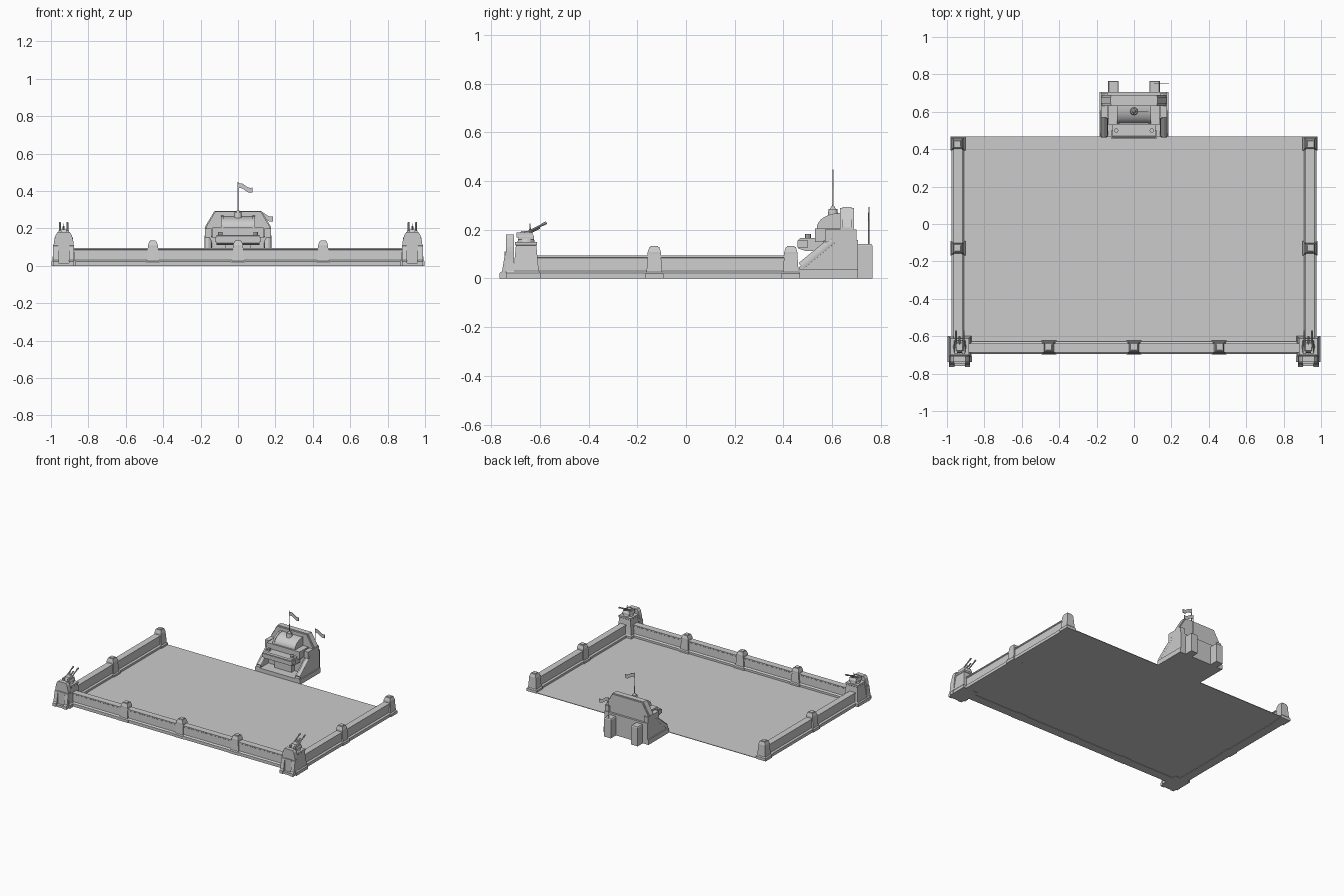
import bpy, bmesh, math
from mathutils import Vector

cube = bpy.data.objects.get("Cube")
if cube:
    bpy.data.objects.remove(cube, do_unlink=True)

grey = bpy.data.materials.new("plain grey")
grey.use_nodes = True
grey.diffuse_color = (0.6, 0.6, 0.6, 1)
grey.node_tree.nodes["Principled BSDF"].inputs["Base Color"].default_value = (0.6, 0.6, 0.6, 1)


def finish(name, bm, smooth=False):
    bmesh.ops.recalc_face_normals(bm, faces=bm.faces)
    me = bpy.data.meshes.new(name)
    bm.to_mesh(me)
    bm.free()
    me.materials.append(grey)
    ob = bpy.data.objects.new(name, me)
    bpy.context.collection.objects.link(ob)
    if smooth:
        bpy.ops.object.select_all(action='DESELECT')
        ob.select_set(True)
        bpy.context.view_layer.objects.active = ob
        bpy.ops.object.shade_smooth_by_angle()
    return ob


def loft(name, x, y, levels):
    """Stack of centred rectangles: (half x, half y, z)."""
    bm = bmesh.new()
    rings = [[bm.verts.new((x + sx * hx, y + sy * hy, z))
              for sx, sy in ((-1, -1), (1, -1), (1, 1), (-1, 1))] for hx, hy, z in levels]
    for a, b in zip(rings, rings[1:]):
        for i in range(4):
            j = (i + 1) % 4
            bm.faces.new((a[i], a[j], b[j], b[i]))
    bm.faces.new(rings[0])
    bm.faces.new(rings[-1])
    return finish(name, bm)


def box(name, x0, x1, y0, y1, z0, z1):
    hx, hy = (x1 - x0) / 2, (y1 - y0) / 2
    return loft(name, x0 + hx, y0 + hy, [(hx, hy, z0), (hx, hy, z1)])


def prism(name, pts, axis, a, b, smooth=False):
    """Extrude a profile along x (points y, z) or along y (points x, z)."""
    bm = bmesh.new()
    def place(p, d):
        return (d, p[0], p[1]) if axis == 'x' else (p[0], d, p[1])
    r = [[bm.verts.new(place(p, d)) for p in pts] for d in (a, b)]
    n = len(pts)
    for i in range(n):
        j = (i + 1) % n
        bm.faces.new((r[0][i], r[0][j], r[1][j], r[1][i]))
    bm.faces.new(r[0])
    bm.faces.new(r[1])
    return finish(name, bm, smooth)


def rod(name, p, q, r1, r2=None, sides=8):
    p, q = Vector(p), Vector(q)
    bm = bmesh.new()
    bmesh.ops.create_cone(bm, cap_ends=True, segments=sides, radius1=r1,
                          radius2=r1 if r2 is None else r2, depth=(q - p).length)
    bmesh.ops.rotate(bm, verts=bm.verts, matrix=Vector((0, 0, 1)).rotation_difference(q - p).to_matrix())
    bmesh.ops.translate(bm, verts=bm.verts, vec=(p + q) / 2)
    return finish(name, bm, True)


def flag(name, x, y, z, length, height):
    steps = 8
    pts = []
    for i in range(steps + 1):
        t = i / steps
        pts.append((x + length * t, z - 0.022 * t + 0.006 * math.sin(t * 6.3)))
    profile = pts + [(px, pz - height) for px, pz in reversed(pts)]
    prism(name, profile, 'y', y - 0.002, y + 0.002)


def wall_profile(c, s):
    """Wall section; s points outward."""
    half = [(0.033, 0.0), (0.033, 0.022), (0.022, 0.03), (0.02, 0.084), (0.024, 0.087), (0.024, 0.095)]
    return [(c + s * u, z) for u, z in half] + [(c - s * u, z) for u, z in reversed(half)]


# Yard
box("yard_floor", -0.96, 0.96, -0.69, 0.468, 0.003, 0.007)

# Perimeter walls
prism("front_wall", wall_profile(-0.662, -1), 'x', -0.93, 0.93)
for s, side in ((-1, "right"), (1, "left")):
    prism(side + "_wall", wall_profile(s * 0.942, s), 'y', -0.66, 0.45)


def post(name, x, y):
    loft(name, x, y, [(0.04, 0.038, 0), (0.04, 0.038, 0.02), (0.033, 0.032, 0.027),
                      (0.027, 0.027, 0.098), (0.027, 0.027, 0.108), (0.02, 0.02, 0.13)])
    loft(name + "_cap", x, y, [(0.016, 0.016, 0.129), (0.015, 0.015, 0.134)])


for i, x in enumerate((-0.455, 0, 0.455)):
    post(f"front_post_{i + 1}", x, -0.66)
for s, side in ((-1, "right"), (1, "left")):
    post(side + "_middle_post", s * 0.942, -0.13)
    post(side + "_end_post", s * 0.942, 0.43)


# Corner gun towers
def tower(side, x):
    n = side + "_tower"
    loft(n + "_body", x, -0.656, [(0.064, 0.058, 0), (0.064, 0.058, 0.022), (0.057, 0.052, 0.03),
                                  (0.046, 0.042, 0.135), (0.049, 0.045, 0.138), (0.049, 0.045, 0.15)])
    # Arched front shield with its doorway
    arch = [(0.066, 0), (0.066, 0.022), (0.06, 0.03), (0.052, 0.13), (0.043, 0.165), (0.032, 0.18)]
    outline = [(x + u, z) for u, z in arch] + [(x - u, z) for u, z in reversed(arch)]
    prism(n + "_shield", outline, 'y', -0.738, -0.706)
    for s in (-1, 1):
        prism(f"{n}_buttress_{s + 2}", [(-0.765, 0), (-0.765, 0.022), (-0.755, 0.03), (-0.742, 0.105),
                                       (-0.735, 0.11), (-0.71, 0.11), (-0.71, 0)],
              'x', x + s * 0.029, x + s * 0.056)
    box(n + "_lintel", x - 0.03, x + 0.03, -0.745, -0.736, 0.095, 0.11)
    box(n + "_door", x - 0.026, x + 0.026, -0.742, -0.736, 0, 0.095)
    box(n + "_doorstep", x - 0.035, x + 0.035, -0.76, -0.73, 0, 0.016)
    # Turret and guns
    rod(n + "_turret_ring", (x, -0.656, 0.148), (x, -0.656, 0.163), 0.036, 0.032, 12)
    loft(n + "_gun_mount", x, -0.656, [(0.03, 0.032, 0.16), (0.03, 0.032, 0.172), (0.016, 0.02, 0.195)])
    for s in (-1, 1):
        gx = x + s * 0.02
        box(f"{n}_breech_{s + 2}", gx - 0.008, gx + 0.008, -0.695, -0.63, 0.168, 0.188)
        rod(f"{n}_barrel_{s + 2}", (gx, -0.69, 0.171), (gx, -0.575, 0.227), 0.0045)
        rod(f"{n}_muzzle_{s + 2}", (gx, -0.59, 0.22), (gx, -0.572, 0.229), 0.006)
    rod(n + "_middle_barrel", (x, -0.67, 0.175), (x, -0.60, 0.209), 0.005)
    rod(n + "_sight", (x, -0.64, 0.19), (x, -0.64, 0.225), 0.004, 0.002, 6)


tower("right", -0.932)
tower("left", 0.932)

# Headquarters base
box("command_base", -0.185, 0.185, 0.465, 0.705, 0, 0.036)
box("command_lower_room", -0.15, 0.15, 0.565, 0.70, 0.03, 0.155)
box("command_doorway", -0.07, 0.07, 0.53, 0.57, 0.03, 0.12)
for s, side in ((-1, "right"), (1, "left")):
    prism(side + "_slope_wall", [(0.463, 0.036), (0.463, 0.045), (0.60, 0.158), (0.705, 0.158), (0.705, 0.036)],
          'x', s * 0.145, s * 0.177)
    rod(side + "_slope_rail", (s * 0.16, 0.475, 0.048), (s * 0.16, 0.605, 0.155), 0.02, sides=12)
    loft(side + "_back_pier", s * 0.11, 0.733, [(0.028, 0.032, 0), (0.028, 0.032, 0.135), (0.024, 0.028, 0.141)])
    box(side + "_side_block", s * 0.16 - 0.017, s * 0.16 + 0.017, 0.57, 0.70, 0.15, 0.20)

# Balcony
prism("balcony", [(0.462, 0.122), (0.462, 0.16), (0.47, 0.166), (0.60, 0.166), (0.60, 0.112), (0.495, 0.112)],
      'x', -0.115, 0.115)
box("balcony_lip", -0.122, 0.122, 0.458, 0.50, 0.128, 0.155)
box("middle_storey", -0.135, 0.135, 0.53, 0.69, 0.15, 0.205)
for s in (-1, 1):
    rod(f"balcony_lamp_{s + 2}", (s * 0.095, 0.50, 0.163), (s * 0.095, 0.50, 0.182), 0.012)

# Tall rear block with chamfered shoulders
half = [(0.172, 0.10), (0.172, 0.205), (0.122, 0.29)]
shoulders = half + [(-u, z) for u, z in reversed(half)]
prism("rear_block", shoulders, 'y', 0.632, 0.69)
prism("rear_block_rib", [(u * 1.025, z + 0.004 * (z > 0.2)) for u, z in shoulders], 'y', 0.643, 0.68)
prism("rear_lower_block", [(-0.175, 0.03), (0.175, 0.03), (0.175, 0.155), (-0.175, 0.155)], 'y', 0.66, 0.705)

# Barrel roof in front of the rear block
curve = [(0.635 - 0.095 * math.sin(a), 0.205 + 0.06 * math.cos(a))
         for a in (i * math.pi / 20 for i in range(11))]
prism("barrel_roof", curve + [(0.54, 0.195), (0.635, 0.195)], 'x', -0.085, 0.085, True)
for s in (-1, 1):
    prism(f"roof_band_{s + 2}", [(y - 0.003, z + 0.003) for y, z in curve] + [(0.537, 0.195), (0.635, 0.195)],
          'x', s * 0.078, s * 0.092)
rod("roof_hatch", (0, 0.603, 0.25), (0, 0.603, 0.285), 0.022, 0.018, 12)
rod("roof_hatch_cap", (0, 0.603, 0.285), (0, 0.603, 0.297), 0.012, 0.006, 12)

# Masts and flags
rod("main_mast", (0, 0.603, 0.28), (0, 0.603, 0.448), 0.003, 0.002, 6)
flag("main_flag", 0, 0.603, 0.44, 0.078, 0.026)
rod("rear_mast", (0.11, 0.75, 0.138), (0.11, 0.75, 0.293), 0.003, 0.002, 6)
flag("rear_flag", 0.11, 0.75, 0.286, 0.078, 0.026)
